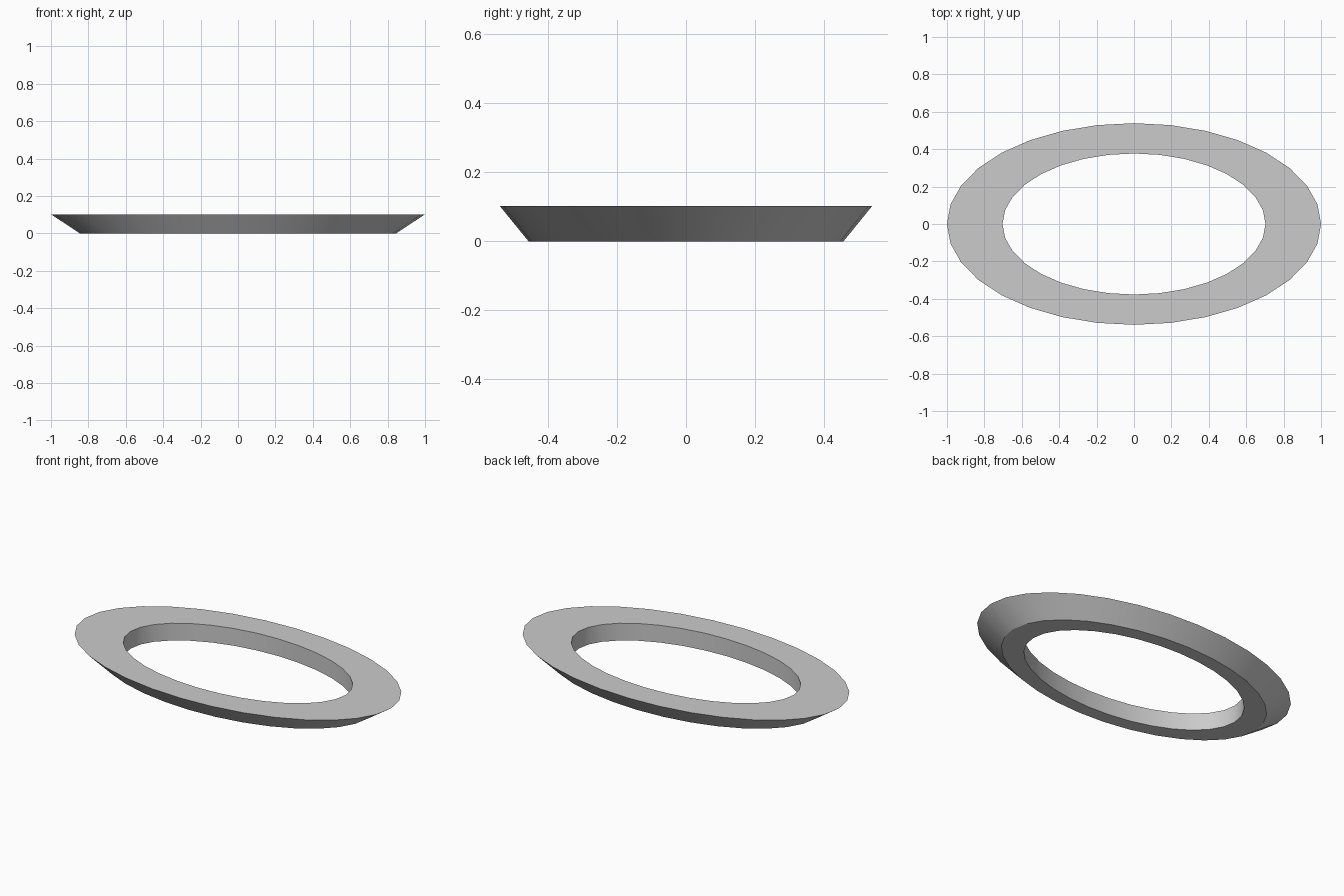
import bpy, bmesh, math

if "Cube" in bpy.data.objects:
    bpy.data.objects.remove(bpy.data.objects["Cube"])

SIDES = 32
# Cross-section: (x radius, y radius, z), going round the ring's profile
PROFILE = [(0.703, 0.377, 0.0), (0.846, 0.456, 0.0),
           (1.0, 0.539, 0.102), (0.703, 0.377, 0.102)]

# Oval ring with straight inner wall and flared outer wall
bm = bmesh.new()
loops = []
for rx, ry, z in PROFILE:
    loops.append([bm.verts.new((rx * math.cos(math.tau * i / SIDES),
                                ry * math.sin(math.tau * i / SIDES), z))
                  for i in range(SIDES)])
for k, a in enumerate(loops):
    b = loops[(k + 1) % len(loops)]
    for i in range(SIDES):
        j = (i + 1) % SIDES
        bm.faces.new((a[i], a[j], b[j], b[i]))
bmesh.ops.recalc_face_normals(bm, faces=bm.faces)

mesh = bpy.data.meshes.new("oval_ring")
bm.to_mesh(mesh)
bm.free()
ring = bpy.data.objects.new("oval_ring", mesh)
bpy.context.collection.objects.link(ring)

# Smooth walls, sharp rims
bpy.context.view_layer.objects.active = ring
ring.select_set(True)
bpy.ops.object.shade_smooth_by_angle(angle=math.radians(30))
